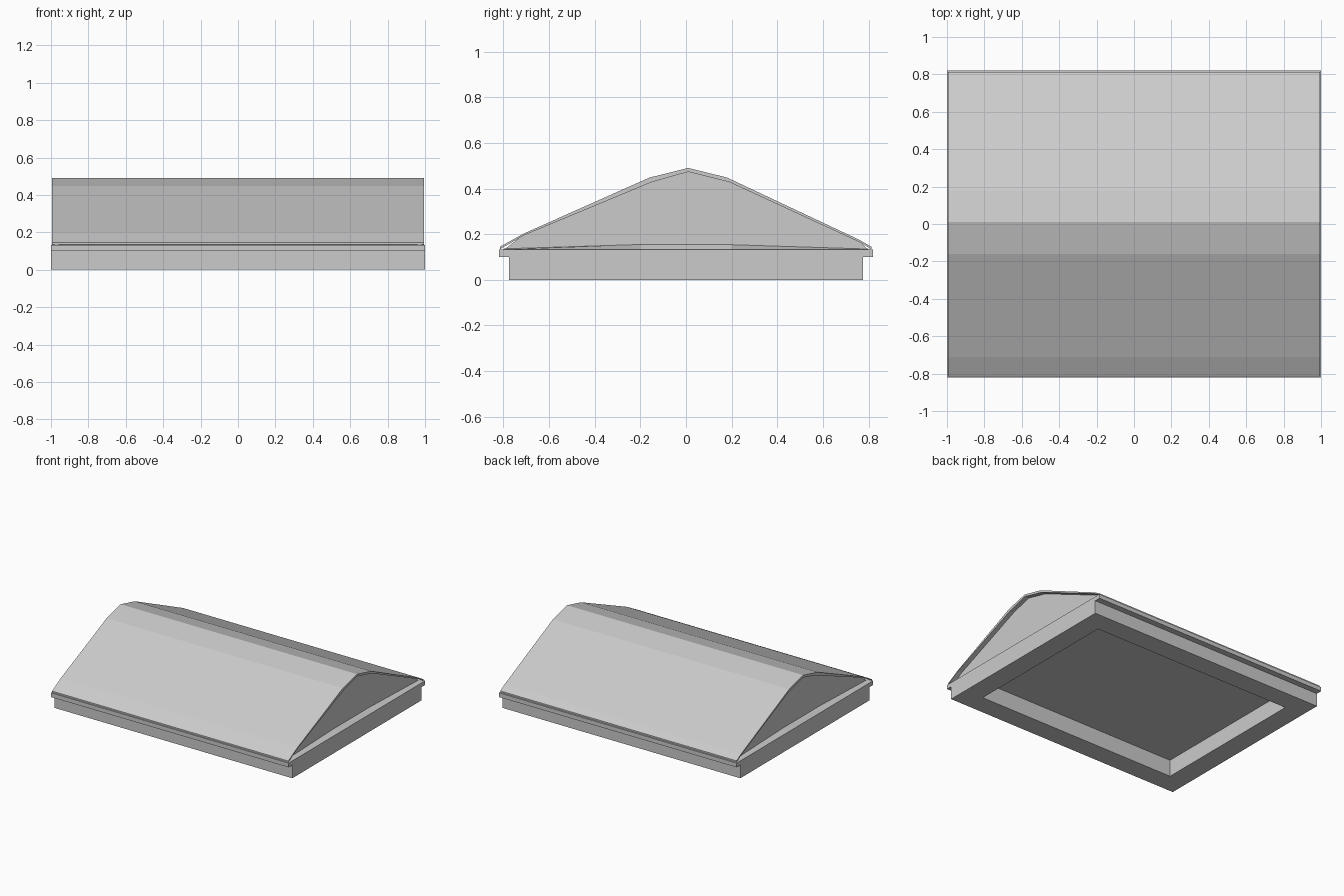
import bpy, bmesh

if "Cube" in bpy.data.objects:
    bpy.data.objects.remove(bpy.data.objects["Cube"])


def prism(name, profile, half):
    """Extrude a (y, z) outline along x from -half to +half."""
    bm = bmesh.new()
    face = bm.faces.new([bm.verts.new((-half, y, z)) for y, z in profile])
    ext = bmesh.ops.extrude_face_region(bm, geom=[face])
    for v in ext["geom"]:
        if isinstance(v, bmesh.types.BMVert):
            v.co.x = half
    return finish(name, bm)


def finish(name, bm):
    bmesh.ops.recalc_face_normals(bm, faces=bm.faces)
    mesh = bpy.data.meshes.new(name)
    bm.to_mesh(mesh)
    bm.free()
    obj = bpy.data.objects.new(name, mesh)
    bpy.context.collection.objects.link(obj)
    return obj


# base slab with a projecting lip along front and back
side = [(0.775, 0), (0.775, 0.10), (0.82, 0.10), (0.82, 0.132)]
base = prism("base", side + [(-y, z) for y, z in reversed(side)], 1.0)

# rectangular recess in the underside
bm = bmesh.new()
bm.from_mesh(base.data)
bm.faces.ensure_lookup_table()
bottom = next(f for f in bm.faces if all(v.co.z < 0.001 for v in f.verts))
bmesh.ops.inset_individual(bm, faces=[bottom], thickness=0.22)
rim = list(bottom.verts)
ext = bmesh.ops.extrude_discrete_faces(bm, faces=[bottom])
for v in ext["faces"][0].verts:
    v.co.z = 0.127
bmesh.ops.remove_doubles(bm, verts=bm.verts, dist=0.0001)
bm.to_mesh(base.data)
bm.free()

# roof shell: outer skin, thinning out towards the eaves
outer = [(-0.815, 0.145), (-0.71, 0.203), (-0.16, 0.448), (0.01, 0.49),
         (0.18, 0.448), (0.76, 0.175), (0.812, 0.145)]
inner = [(0.812, 0.134), (0.76, 0.165), (0.19, 0.428), (0.01, 0.473),
         (-0.15, 0.428), (-0.71, 0.195), (-0.815, 0.134)]
prism("roof", outer + inner, 0.994)

# gable body, set back under the roof ends
gable = [(y, z + 0.004) for y, z in inner[1:-1]]
prism("gable", [(0.80, 0.13)] + gable + [(-0.80, 0.13)], 0.96)

# shallow sloping sill at the foot of each gable
crown = [(-0.8, 0.136), (-0.2, 0.155), (0.2, 0.155), (0.8, 0.136)]
for sx, name in ((-1, "sill_left"), (1, "sill_right")):
    bm = bmesh.new()
    low = [bm.verts.new((sx * 0.996, y, 0.132)) for y, z in crown]
    high = [bm.verts.new((sx * 0.958, y, z)) for y, z in crown]
    for i in range(len(crown) - 1):
        bm.faces.new((low[i], low[i + 1], high[i + 1], high[i]))
    sill = finish(name, bm)
    # keep the open strip facing upwards
    if sill.data.polygons[0].normal.z < 0:
        sill.data.flip_normals()
